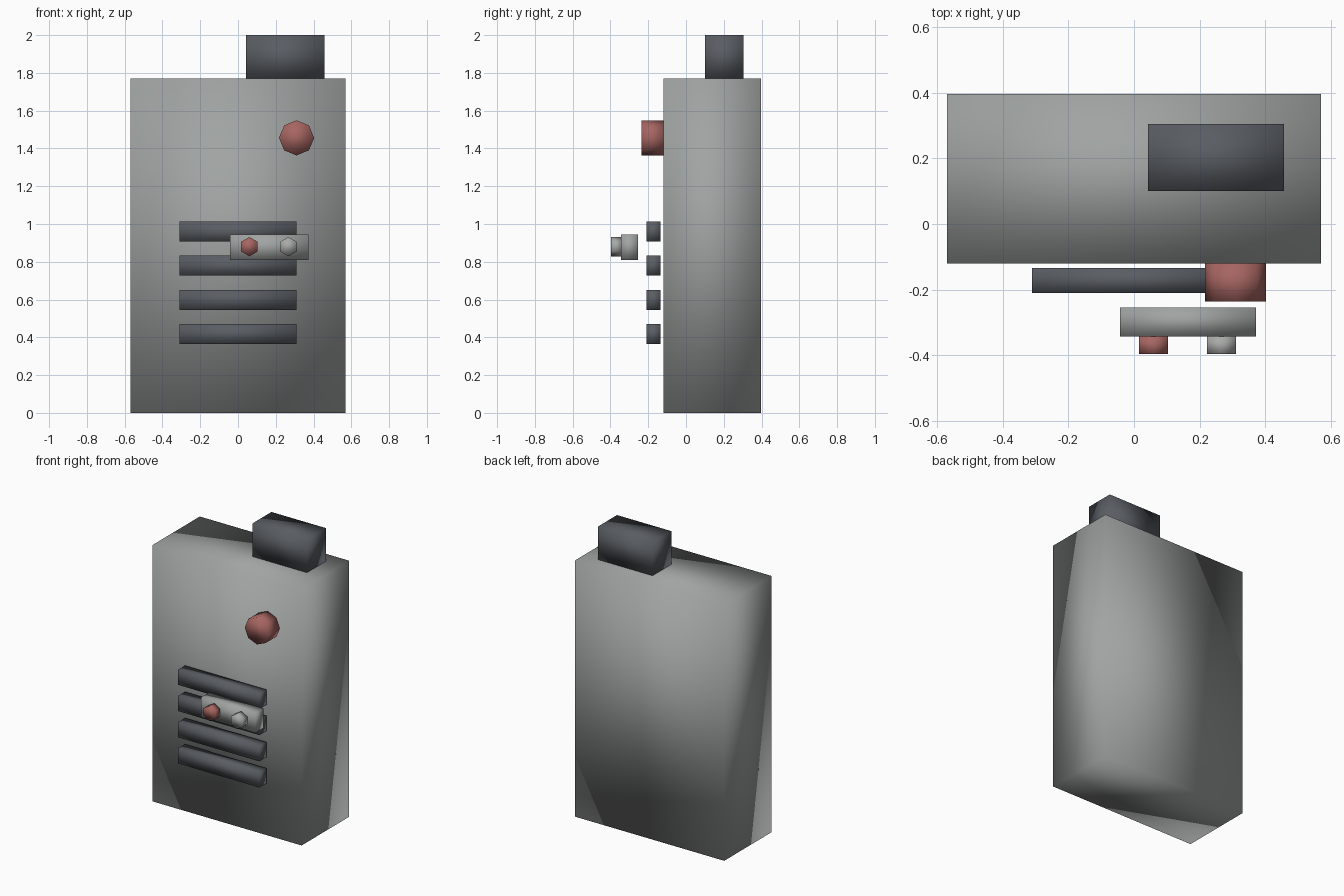
import bpy
import math
from mathutils import Matrix

if "Cube" in bpy.data.objects:
    bpy.data.objects.remove(bpy.data.objects["Cube"], do_unlink=True)

import bmesh


def material(name, colour):
    mat = bpy.data.materials.new(name)
    mat.use_nodes = True
    mat.diffuse_color = (*colour, 1)
    mat.node_tree.nodes["Principled BSDF"].inputs["Base Color"].default_value = (*colour, 1)
    return mat


grey = material("casing grey", (0.35, 0.37, 0.36))
dark = material("dark slate", (0.10, 0.11, 0.125))
red = material("muted red", (0.38, 0.13, 0.12))
pale = material("pale grey", (0.39, 0.40, 0.39))


def finish(name, bm, mat):
    mesh = bpy.data.meshes.new(name)
    bm.to_mesh(mesh)
    bm.free()
    mesh.materials.append(mat)
    # Soft shading runs over every edge, corners included
    mesh.shade_smooth()
    obj = bpy.data.objects.new(name, mesh)
    bpy.context.collection.objects.link(obj)
    return obj


def box(name, low, high, mat):
    bm = bmesh.new()
    size = [b - a for a, b in zip(low, high)]
    centre = [(a + b) / 2 for a, b in zip(low, high)]
    bmesh.ops.create_cube(bm, size=1,
                          matrix=Matrix.Translation(centre) @ Matrix.Diagonal((*size, 1)))
    return finish(name, bm, mat)


def knob(name, x, z, front, back, radius, sides, mat):
    # Cylinder whose axis runs front to back
    bm = bmesh.new()
    place = Matrix.Translation((x, (front + back) / 2, z)) @ Matrix.Rotation(math.pi / 2, 4, "X")
    bmesh.ops.create_cone(bm, cap_ends=True, segments=sides, radius1=radius, radius2=radius,
                          depth=back - front, matrix=place)
    return finish(name, bm, mat)


# Casing and the block on top
box("body", (-0.57, -0.12, 0), (0.57, 0.397, 1.77), grey)
box("top_block", (0.042, 0.1, 1.77), (0.457, 0.305, 2.0), dark)

# Large dial
knob("dial", 0.31, 1.456, -0.236, -0.12, 0.093, 8, red)

# Speaker slats
for i in range(4):
    z = 0.365 + 0.181 * i
    box(f"slat_{i + 1}", (-0.311, -0.21, z), (0.311, -0.134, z + 0.105), dark)

# Button panel
box("button_panel", (-0.042, -0.343, 0.81), (0.372, -0.254, 0.945), grey)
knob("red_button", 0.06, 0.88, -0.397, -0.343, 0.051, 6, red)
knob("pale_button", 0.267, 0.88, -0.397, -0.343, 0.051, 6, pale)
